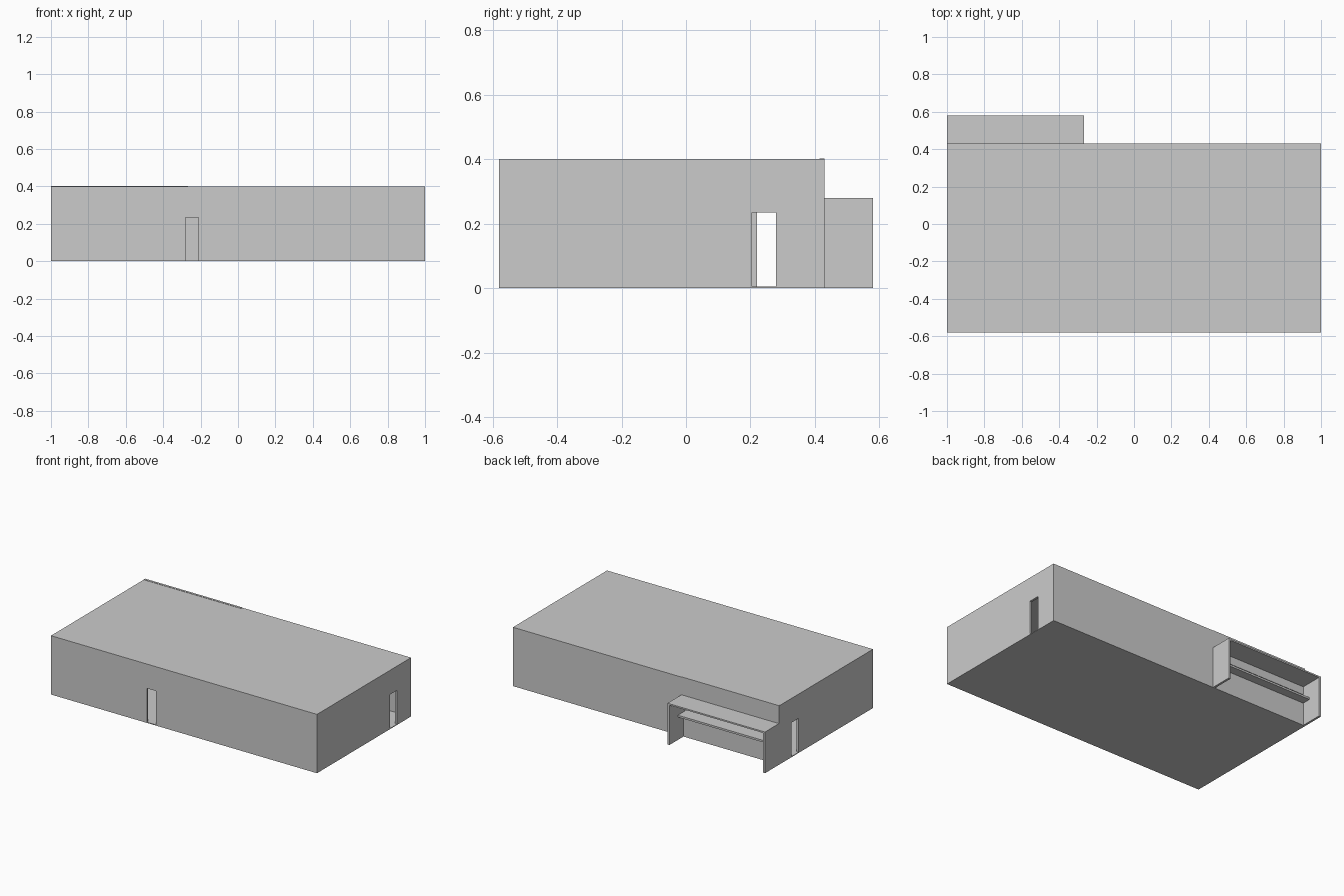
import bpy, bmesh
from mathutils import Vector

if "Cube" in bpy.data.objects:
    bpy.data.objects.remove(bpy.data.objects["Cube"])

T = 0.015                      # wall thickness
X0, X1 = -1.0, 1.0             # building footprint
Y0, Y1 = -0.58, 0.43
FLOOR, CEIL, TOP = 0.005, 0.395, 0.4
DOOR_TOP = 0.235
PX, PY, PZ = -0.267, 0.58, 0.28   # porch side, outer edge and height


def extrude(name, points, direction):
    """Solid made by extruding one flat outline."""
    bm = bmesh.new()
    face = bm.faces.new([bm.verts.new(p) for p in points])
    out = bmesh.ops.extrude_face_region(bm, geom=[face])
    moved = [v for v in out["geom"] if isinstance(v, bmesh.types.BMVert)]
    bmesh.ops.translate(bm, verts=moved, vec=Vector(direction))
    bmesh.ops.recalc_face_normals(bm, faces=bm.faces[:])
    mesh = bpy.data.meshes.new(name)
    bm.to_mesh(mesh)
    bm.free()
    ob = bpy.data.objects.new(name, mesh)
    bpy.context.collection.objects.link(ob)
    return ob


def box(name, x0, x1, y0, y1, z0, z1):
    pts = [(x0, y0, z0), (x1, y0, z0), (x1, y1, z0), (x0, y1, z0)]
    return extrude(name, pts, (0, 0, z1 - z0))


def door_outline(a, b, d0, d1):
    """Wall outline with a doorway cut up from the floor."""
    return [(a, FLOOR), (d0, FLOOR), (d0, DOOR_TOP), (d1, DOOR_TOP),
            (d1, FLOOR), (b, FLOOR), (b, CEIL), (a, CEIL)]


# Floor and roof slabs
box("floor", X0, X1, Y0, Y1, 0, FLOOR)
box("roof", X0, X1, Y0, Y1, CEIL, TOP)

# Walls with doorways
extrude("front_wall", [(u, Y0, z) for u, z in door_outline(X0, X1, -0.28, -0.21)], (0, T, 0))
for name, x, d0, d1 in (("left_wall", X0, 0.22, 0.295), ("right_wall", X1 - T, 0.205, 0.28)):
    outline = door_outline(Y0 + T, Y1 - T, d0, d1)
    extrude(name, [(x, u, z) for u, z in outline], (T, 0, 0))

# Back wall, split around the long serving window
box("back_wall", PX, X1, Y1 - T, Y1, FLOOR, CEIL)
box("back_wall_lower", X0, PX, Y1 - T, Y1, FLOOR, 0.155)
box("back_wall_upper", X0, PX, Y1 - T, Y1, 0.215, TOP + 0.002)
for name, x in (("window_jamb_left", X0), ("window_jamb_right", PX - T)):
    box(name, x, x + T, Y1 - T, Y1, 0.155, 0.215)

# Counter running through the window
box("counter", X0 + T, PX - T, Y1 - 0.06, Y1 + 0.06, 0.155, 0.168)

# Porch sides and roof
for name, x in (("porch_side_left", X0), ("porch_side_right", PX - T)):
    box(name, x, x + T, Y1, PY, 0, PZ - 0.01)
box("porch_roof", X0, PX, Y1, PY, PZ - 0.01, PZ)
